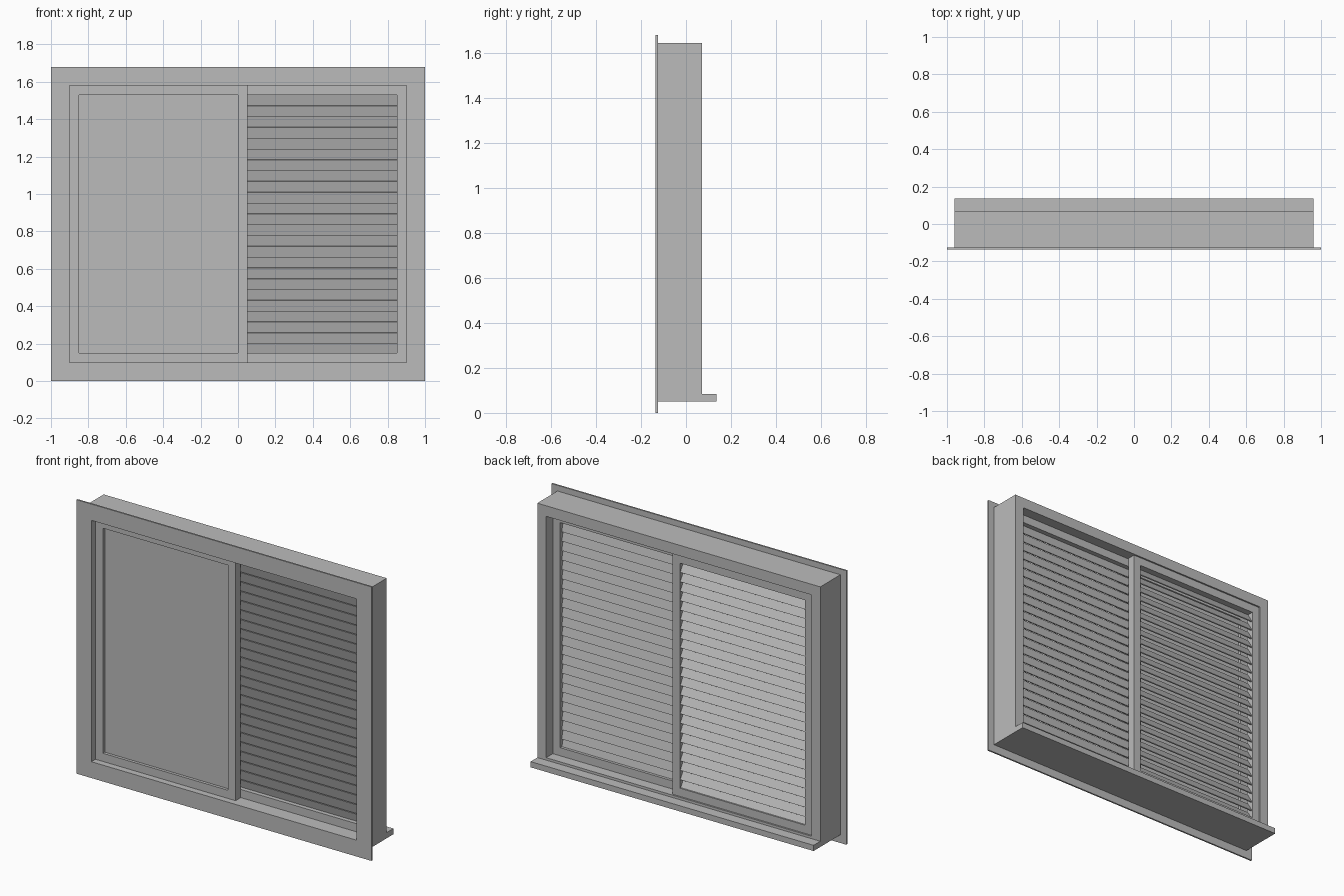
import bpy
import bmesh
import math
from mathutils import Matrix, Vector

cube = bpy.data.objects.get("Cube")
if cube:
    bpy.data.objects.remove(cube, do_unlink=True)

grey = bpy.data.materials.new("window_grey")
grey.use_nodes = True
GREY = (0.5, 0.5, 0.5, 1)
grey.diffuse_color = GREY
grey.node_tree.nodes["Principled BSDF"].inputs["Base Color"].default_value = GREY


def finish(name, bm):
    bmesh.ops.recalc_face_normals(bm, faces=bm.faces)
    mesh = bpy.data.meshes.new(name)
    bm.to_mesh(mesh)
    bm.free()
    mesh.materials.append(grey)
    obj = bpy.data.objects.new(name, mesh)
    bpy.context.collection.objects.link(obj)
    return obj


def box(name, x, y, z, tilt=0):
    """Box from (min, max) ranges, tilted about its own long axis."""
    bm = bmesh.new()
    size = Vector([r[1] - r[0] for r in (x, y, z)])
    centre = Vector([(r[0] + r[1]) / 2 for r in (x, y, z)])
    matrix = (Matrix.Translation(centre) @ Matrix.Rotation(tilt, 4, "X")
              @ Matrix.Diagonal(size).to_4x4())
    bmesh.ops.create_cube(bm, size=1, matrix=matrix)
    return finish(name, bm)


def ring(name, x, y, z, inner_x, inner_z):
    """Rectangular frame with a clear opening."""
    bm = bmesh.new()

    def loop(rx, rz, depth):
        corners = ((0, 0), (1, 0), (1, 1), (0, 1))
        return [bm.verts.new((rx[i], depth, rz[j])) for i, j in corners]

    loops = [loop(x, z, y[0]), loop(x, z, y[1]),
             loop(inner_x, inner_z, y[1]), loop(inner_x, inner_z, y[0])]
    for k in range(4):
        a, b = loops[k], loops[(k + 1) % 4]
        for i in range(4):
            j = (i + 1) % 4
            bm.faces.new((a[i], a[j], b[j], b[i]))
    return finish(name, bm)


OPEN_X, OPEN_Z = (-0.9, 0.9), (0.10, 1.58)
RAIL = 0.05
PITCH = 0.0578
SLATS = 24


def sash(name, x, y):
    """Sliding sash as tall as the opening; returns its clear area."""
    inner_x = (x[0] + RAIL, x[1] - RAIL)
    inner_z = (OPEN_Z[0] + RAIL, OPEN_Z[1] - RAIL)
    ring(name, x, y, OPEN_Z, inner_x, inner_z)
    return inner_x, inner_z


def louvres(name, x, y_mid, top, tilt, length):
    """Stack of tilted slats, top edge leaning to the front."""
    drop = length * math.cos(tilt)
    mid = top - drop / 2
    slat = box(name, x, (y_mid - 0.003, y_mid + 0.003),
               (mid - length / 2, mid + length / 2), tilt)
    array = slat.modifiers.new("stack", "ARRAY")
    array.count = SLATS
    array.use_relative_offset = False
    array.use_constant_offset = True
    array.constant_offset_displace = (0, 0, -PITCH)


# Surround: flat trim, deep casing and projecting sill
ring("front_trim", (-1, 1), (-0.135, -0.125), (0, 1.68), OPEN_X, OPEN_Z)
ring("casing", (-0.96, 0.96), (-0.125, 0.07), (0.05, 1.645), OPEN_X, OPEN_Z)
box("rear_sill", (-0.96, 0.96), (0.07, 0.135), (0.05, 0.085))

# Front track: sash with a plain pane
pane_x, pane_z = sash("front_sash", (-0.9, 0.05), (-0.095, -0.048))
box("pane", pane_x, (-0.077, -0.067), pane_z)

# Middle track: louvred sash, nearly closed
slat_x, slat_z = sash("middle_sash", (-0.05, 0.9), (-0.045, 0.005))
louvres("middle_louvres", slat_x, -0.02, slat_z[1], math.radians(14), 0.064)

# Rear track: louvred sash, partly open
slat_x, slat_z = sash("rear_sash", (-0.9, 0.05), (0.01, 0.06))
louvres("rear_louvres", slat_x, 0.035, slat_z[1], math.radians(31), 0.07)
